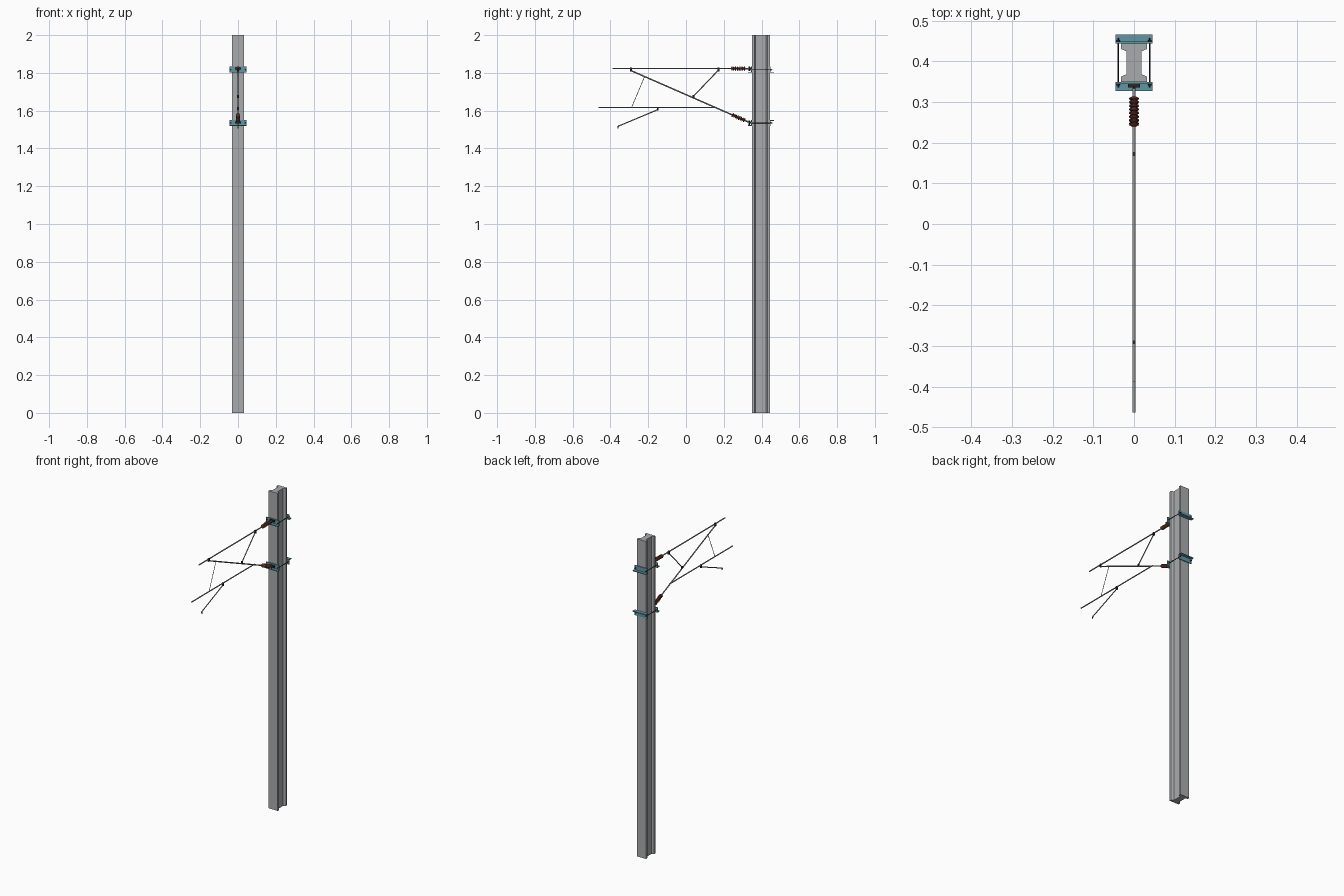
import bpy, bmesh, math
from mathutils import Vector

if "Cube" in bpy.data.objects:
    bpy.data.objects.remove(bpy.data.objects["Cube"])


def mat(name, rgb):
    m = bpy.data.materials.new(name)
    m.diffuse_color = (*rgb, 1)
    m.use_nodes = True
    m.node_tree.nodes["Principled BSDF"].inputs["Base Color"].default_value = m.diffuse_color
    return m


CONCRETE = mat("mast grey", (0.40, 0.41, 0.42))
TEAL = mat("bracket teal", (0.12, 0.30, 0.36))
BROWN = mat("insulator brown", (0.20, 0.05, 0.03))
STEEL = mat("tube grey", (0.30, 0.31, 0.32))
DARK = mat("fitting black", (0.02, 0.02, 0.02))


def finish(name, bm, material, smooth=False):
    bmesh.ops.recalc_face_normals(bm, faces=bm.faces)
    me = bpy.data.meshes.new(name)
    bm.to_mesh(me)
    bm.free()
    me.materials.append(material)
    ob = bpy.data.objects.new(name, me)
    bpy.context.collection.objects.link(ob)
    if smooth:
        bpy.context.view_layer.objects.active = ob
        ob.select_set(True)
        bpy.ops.object.shade_smooth_by_angle(angle=math.radians(40))
        ob.select_set(False)
    return ob


def extrude(name, pts, vec, material):
    """Extrude a closed outline of 3D points along vec."""
    bm = bmesh.new()
    f = bm.faces.new([bm.verts.new(p) for p in pts])
    new = bmesh.ops.extrude_face_region(bm, geom=[f], use_keep_orig=True)["geom"]
    bmesh.ops.translate(bm, vec=vec, verts=[g for g in new if isinstance(g, bmesh.types.BMVert)])
    return finish(name, bm, material)


def lathe(name, a, b, rings, material, sides=12):
    """Round part along a-b; rings are (distance fraction, radius)."""
    a, b = Vector(a), Vector(b)
    q = (b - a).to_track_quat('Z', 'Y')
    bm = bmesh.new()
    loops = []
    for t, r in rings:
        c = a.lerp(b, t)
        loops.append([bm.verts.new(c + q @ Vector((r * math.cos(k), r * math.sin(k), 0)))
                      for k in (2 * math.pi * i / sides for i in range(sides))])
    for l0, l1 in zip(loops, loops[1:]):
        for i in range(sides):
            j = (i + 1) % sides
            bm.faces.new((l0[i], l0[j], l1[j], l1[i]))
    bm.faces.new(loops[0])
    bm.faces.new(loops[-1])
    return finish(name, bm, material, True)


def tube(name, a, b, r, material=STEEL, sides=12):
    return lathe(name, a, b, [(0, r), (1, r)], material, sides)


def P(y, z, x=0):
    return Vector((x, y, z))


def box(name, c, s, material):
    x, y, z = (v / 2 for v in s)
    pts = [c + Vector((-x, sy * y, sz * z)) for sy, sz in ((-1, -1), (1, -1), (1, 1), (-1, 1))]
    return extrude(name, pts, (2 * x, 0, 0), material)


# H-section mast
MY = 0.3965
half = [(0.032, -0.047), (0.032, -0.034), (0.018, -0.028),
        (0.018, 0.028), (0.032, 0.034), (0.032, 0.047)]
outline = half + [(-x, y) for x, y in reversed(half)]
extrude("mast", [P(MY + y, 0, x) for x, y in outline], (0, 0, 2), CONCRETE)


def angle_bar(name, y, d, zlo, zhi, flange_low):
    """L bar: vertical leg against the mast, other leg pointing outward (d)."""
    t, w = 0.005, 0.022
    prof = [(0, zlo), (w, zlo), (w, zlo + t), (t, zlo + t), (t, zhi), (0, zhi)]
    if not flange_low:
        prof = [(u, zlo + zhi - z) for u, z in prof]
    extrude(name, [P(y + d * u, z, -0.046) for u, z in prof], (0.092, 0, 0), TEAL)


# Clamp sets: angle bars, tie rods and nuts
for tag, z, back_low in (("upper", 1.817, True), ("lower", 1.535, False)):
    angle_bar(tag + "_front_bracket", 0.3495, -1, z - 0.016, z + 0.016, True)
    angle_bar(tag + "_back_bracket", 0.4435, 1, z - 0.016, z + 0.016, back_low)
    for side, x in (("left", -0.039), ("right", 0.039)):
        tube(f"{tag}_{side}_tie_rod", P(0.336, z, x), P(0.457, z, x), 0.002, DARK, 8)
        for end, y in (("front", 0.341), ("back", 0.4485)):
            tube(f"{tag}_{side}_{end}_nut", P(y, z, x), P(y + 0.0035, z, x), 0.0045, DARK, 6)


def arm(name, a, b, ins0, ins1, r):
    """Tube from hinge a to tip b with a ribbed insulator between two lengths."""
    d = (b - a).normalized()
    p, q = a + d * ins0, a + d * ins1
    tube(name + "_hinge_rod", a, p, 0.004, STEEL)
    n = 8
    rings = [(0, 0.006)]
    for i in range(n):
        s = (i + 0.1) / n
        rings += [(s, 0.006), (s + 0.3 / n, 0.0118), (s + 0.5 / n, 0.0118), (s + 0.75 / n, 0.006)]
    lathe(name + "_insulator", p, q, rings + [(1, 0.006)], BROWN, 16)
    tube(name + "_tube", q, b, r)


# Top tube and diagonal bracket tube
top_z = 1.823
diag_a, diag_b = P(0.338, 1.537), P(-0.293, 1.813)
arm("top", P(0.340, top_z), P(-0.388, top_z), 0.026, 0.101, 0.0037)
arm("diagonal", diag_a, diag_b, 0.028, 0.104, 0.0037)

# Hinge plates on the brackets
for tag, z in (("upper", top_z), ("lower", 1.537)):
    box(tag + "_hinge_plate", P(0.340, z), (0.030, 0.009, 0.012), DARK)
    tube(tag + "_hinge_pin", P(0.335, z - 0.013), P(0.335, z + 0.011), 0.003, DARK, 8)

# Braces and registration gear
tube("brace_strut", P(0.172, 1.815), P(0.038, 1.675), 0.003)
tube("drop_rod", P(-0.220, 1.779), P(-0.288, 1.617), 0.0016, STEEL, 8)
tube("registration_tube", P(0.163, 1.617), P(-0.463, 1.617), 0.0035)
tube("steady_arm", P(-0.150, 1.605), P(-0.356, 1.519), 0.003)
tube("steady_arm_tip", P(-0.354, 1.520), P(-0.364, 1.513), 0.0035)
tube("contact_wire_clip", P(-0.361, 1.517), P(-0.360, 1.505), 0.003, DARK, 8)

# Dark clamps at the joints
for name, y, z, h in (("tip_clamp", -0.291, 1.818, 0.020), ("strut_top_clamp", 0.172, 1.818, 0.020),
                      ("strut_foot_clamp", 0.040, 1.675, 0.014), ("steady_arm_clamp", -0.150, 1.610, 0.020)):
    box(name, P(y, z), (0.0085, 0.009, h), DARK)
